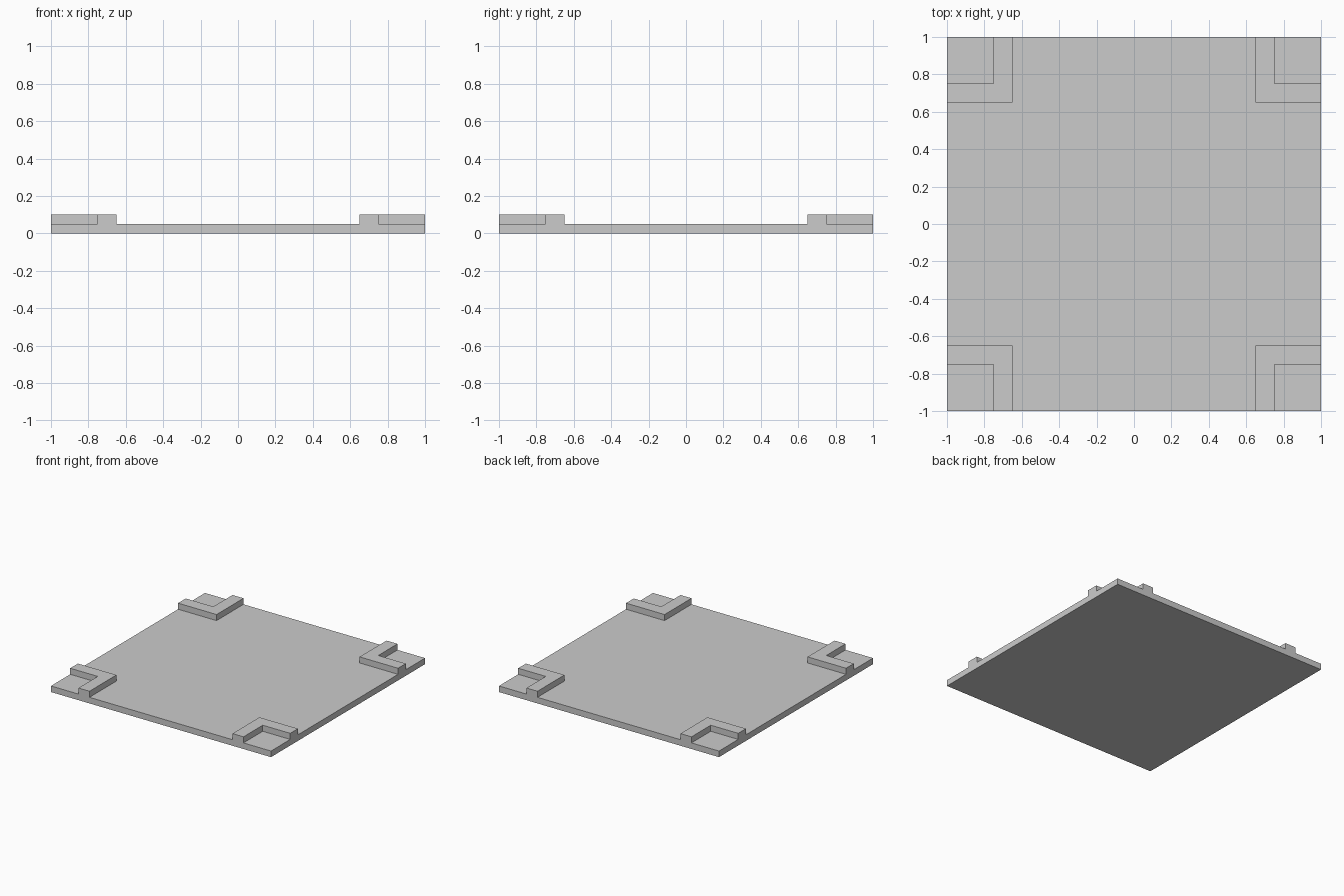
import bpy
import bmesh

BASE_TOP = 0.05
RIM_TOP = 0.10
INNER, OUTER, EDGE = 0.65, 0.75, 1.0

cube = bpy.data.objects.get("Cube")
if cube:
    bpy.data.objects.remove(cube, do_unlink=True)

# Single plain grey
grey = bpy.data.materials.new("light_grey")
grey.use_nodes = True
colour = (0.6, 0.6, 0.6, 1.0)
grey.diffuse_color = colour
grey.node_tree.nodes["Principled BSDF"].inputs["Base Color"].default_value = colour


def prism(name, outline, bottom, top):
    """Extrude a flat outline from bottom to top."""
    bm = bmesh.new()
    face = bm.faces.new([bm.verts.new((x, y, bottom)) for x, y in outline])
    result = bmesh.ops.extrude_face_region(bm, geom=[face])
    raised = [v for v in result["geom"] if isinstance(v, bmesh.types.BMVert)]
    bmesh.ops.translate(bm, verts=raised, vec=(0, 0, top - bottom))
    bmesh.ops.recalc_face_normals(bm, faces=bm.faces)
    mesh = bpy.data.meshes.new(name)
    bm.to_mesh(mesh)
    bm.free()
    mesh.materials.append(grey)
    obj = bpy.data.objects.new(name, mesh)
    bpy.context.collection.objects.link(obj)
    return obj


# Square base plate
prism("base_plate", [(-EDGE, -EDGE), (EDGE, -EDGE), (EDGE, EDGE), (-EDGE, EDGE)],
      0, BASE_TOP)

# L-shaped raised rim around each corner
bracket = [(INNER, INNER), (EDGE, INNER), (EDGE, OUTER),
           (OUTER, OUTER), (OUTER, EDGE), (INNER, EDGE)]
for side, sx in (("left", 1), ("right", -1)):
    for end, sy in (("front", -1), ("back", 1)):
        prism(f"{end}_{side}_corner_rim", [(x * sx, y * sy) for x, y in bracket],
              BASE_TOP, RIM_TOP)
